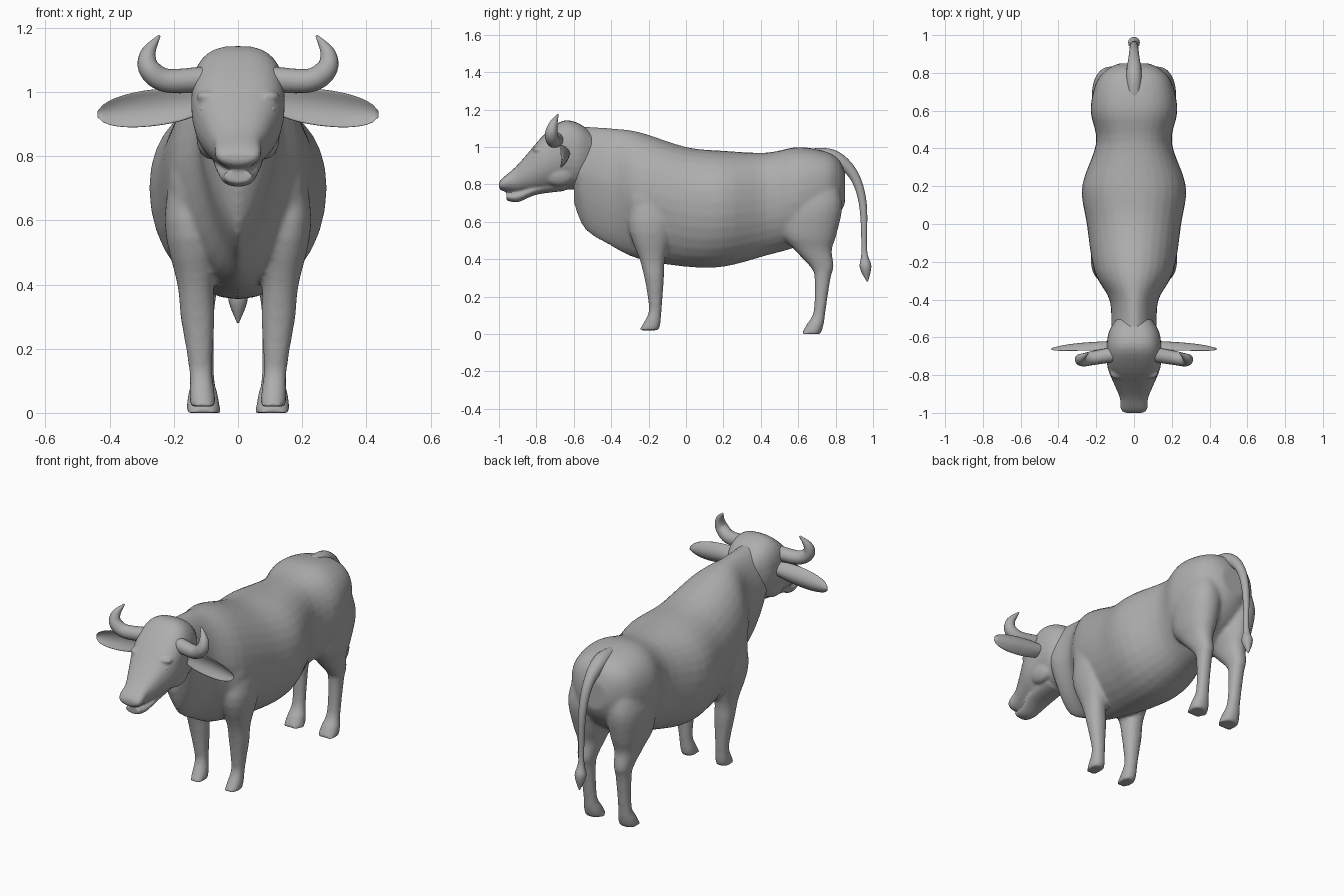
import bpy, bmesh
from math import sin, cos, pi, sqrt
from mathutils import Vector

if "Cube" in bpy.data.objects:
    bpy.data.objects.remove(bpy.data.objects["Cube"], do_unlink=True)

GREY = (.42, .42, .42, 1)
hide_grey = bpy.data.materials.new("hide grey")
hide_grey.use_nodes = True
hide_grey.diffuse_color = GREY
hide_grey.node_tree.nodes["Principled BSDF"].inputs["Base Color"].default_value = GREY


def refine(rows, steps=4):
    """Smoothly interpolate a short list of section values."""
    rows = [Vector(row) for row in rows]
    last = len(rows) - 1
    result = []
    for index in range(last):
        start, end = rows[index], rows[index + 1]
        start_slope = (end - rows[max(index - 1, 0)]) / 2
        end_slope = (rows[min(index + 2, last)] - start) / 2
        for step in range(steps):
            t = step / steps
            blend = t * t * (3 - 2 * t)
            result.append(start.lerp(end, blend)
                          + start_slope * t * (1 - t) ** 2
                          - end_slope * t * t * (1 - t))
    return result + [rows[last]]


def signed_power(value, exponent):
    return abs(value) ** exponent * (1 if value >= 0 else -1)


def angles(count=24):
    return [2 * pi * index / count for index in range(count)]


def skin(bm, rings):
    """Bridge closed rings of points and cap both ends."""
    loops = [[bm.verts.new(point) for point in ring] for ring in rings]
    for lower, upper in zip(loops, loops[1:]):
        for index in range(len(lower)):
            bm.faces.new((lower[index - 1], lower[index], upper[index], upper[index - 1]))
    bm.faces.new(loops[0])
    bm.faces.new(loops[-1])


def trunk(bm, rows, squareness, keel=0):
    """Loft along the length; rows hold y, top, bottom and half width."""
    rings = []
    for y, top, bottom, width in refine(rows):
        middle = bottom + (top - bottom) * .55
        ring = []
        for angle in angles(32):
            upper = sin(angle) >= 0
            power = squareness - keel * y / 4 if upper else 1 + keel * max(0, -y)
            reach = top - middle if upper else middle - bottom
            ring.append((width * signed_power(cos(angle), power), y,
                         middle + reach * signed_power(sin(angle), power)))
        rings.append(ring)
    skin(bm, rings)


def leg(bm, rows, side, lean):
    """Loft downward; rows hold z, centre y, half depth and half width."""
    rings = []
    for z, y, depth, width in refine(rows):
        x = .108 + lean * z
        rings.append([(side * (x + width * signed_power(cos(angle), .9)),
                       y + depth * signed_power(sin(angle), .9), z) for angle in angles()])
    skin(bm, rings)


def tube(bm, path, side=1):
    """Sweep a round section; rows hold x, y, z and radius."""
    rows = refine(path, 6)
    rings = []
    for index, row in enumerate(rows):
        ahead = rows[min(index + 1, len(rows) - 1)]
        behind = rows[max(index - 1, 0)]
        tangent = (ahead - behind).xyz
        across = tangent.cross(Vector((0, 1, 0) if tangent.x else (1, 0, 0))).normalized()
        other = tangent.cross(across).normalized()
        ring = [row.xyz + (across * cos(angle) + other * sin(angle)) * row.w
                for angle in angles(16)]
        rings.append([(side * point.x, point.y, point.z) for point in ring])
    skin(bm, rings)


def ball(bm, centre, size):
    made = bmesh.ops.create_uvsphere(bm, u_segments=16, v_segments=10, radius=1)
    for vert in made["verts"]:
        vert.co = [middle + part * scale for middle, part, scale in zip(centre, vert.co, size)]


def finish(name, bm, voxel=0):
    """Turn the mesh into a smooth object, fusing overlapping parts if asked."""
    bmesh.ops.recalc_face_normals(bm, faces=bm.faces)
    mesh = bpy.data.meshes.new(name)
    bm.to_mesh(mesh)
    bm.free()
    mesh.materials.append(hide_grey)
    mesh.shade_smooth()
    obj = bpy.data.objects.new(name, mesh)
    bpy.context.collection.objects.link(obj)
    if voxel:
        fuse = obj.modifiers.new("fuse", "REMESH")
        fuse.mode = "VOXEL"
        fuse.voxel_size = voxel
        fuse.use_smooth_shade = True
        relax = obj.modifiers.new("relax", "SMOOTH")
        relax.iterations = 6


# Trunk and neck, fused with the legs
body = bmesh.new()
trunk(body, [
    (-.6, 1.12, .7, .11), (-.54, 1.11, .56, .12), (-.4, 1.1, .47, .13),
    (-.25, 1.08, .4, .21), (0, 1, .36, .25), (.2, .98, .36, .275),
    (.43, .97, .42, .2), (.6, 1, .47, .23), (.75, .975, .56, .2),
    (.82, .93, .64, .14), (.85, .86, .7, .08)], squareness=.95, keel=.8)
for side in (1, -1):
    # Front leg from shoulder to hoof
    leg(body, [
        (.86, -.18, .06, .03), (.6, -.19, .12, .085), (.4, -.18, .068, .057),
        (.3, -.17, .052, .053), (.2, -.165, .04, .042), (.12, -.165, .034, .036),
        (.05, -.185, .048, .04), (.02, -.2, .052, .04)], side, lean=.06)
    # Hind leg from haunch through hock to hoof
    leg(body, [
        (.88, .7, .08, .04), (.7, .68, .155, .1), (.54, .66, .147, .09),
        (.45, .68, .1, .065), (.36, .727, .063, .047), (.3, .73, .043, .04),
        (.12, .714, .032, .036), (.05, .69, .046, .048), (0, .668, .052, .055)],
        side, lean=.02)
    # Shoulder muscle
    ball(body, (side * .14, -.2, .72), (.08, .12, .2))
finish("body", body, .011)

# Head with jaw, brows, cheeks and nose wings
head = bmesh.new()
trunk(head, [
    (-.5, 1.07, .84, .09), (-.57, 1.125, .78, .133), (-.66, 1.14, .77, .145),
    (-.76, 1.065, .76, .14), (-.86, .95, .755, .1), (-.92, .885, .755, .075),
    (-.98, .835, .765, .07), (-1, .81, .78, .05)], squareness=.75)
trunk(head, [
    (-.65, .85, .765, .08), (-.8, .8, .745, .075), (-.9, .76, .705, .055),
    (-.96, .755, .715, .045)], squareness=.9)
for side in (1, -1):
    ball(head, (side * .09, -.785, .985), (.04, .035, .02))
    ball(head, (side * .085, -.68, .86), (.045, .09, .07))
    ball(head, (side * .046, -.96, .815), (.028, .028, .022))
finish("head", head, .007)

for side, label in ((1, "left"), (-1, "right")):
    # Eye, almost flush with its socket
    eye = bmesh.new()
    ball(eye, (side * .1, -.8, .945), (.02, .024, .014))
    finish(label + "_eye", eye)

    # Horn sweeping outward and curling up to a point
    horn = bmesh.new()
    tube(horn, [
        (.1, -.69, 1.04, .04), (.22, -.71, 1.035, .037), (.275, -.72, 1.07, .034),
        (.28, -.71, 1.12, .024), (.245, -.685, 1.175, .004)], side)
    finish(label + "_horn", horn)

    # Cupped leaf-shaped ear with a rounded tip
    ear = bmesh.new()
    rings = []
    for step in range(21):
        t = step / 20
        tall = .002 + .055 * sqrt(max(0, 1 - abs(2 * t - .9) ** 2.2 / 1.26))
        thick = .003 + .018 * (1 - t)
        rings.append([(side * (.12 + .317 * t),
                       -.64 - .02 * t ** 4 + thick * sin(angle) - tall / 2 * cos(angle) ** 2,
                       .967 - .036 * t + tall * cos(angle)) for angle in angles()])
    skin(ear, rings)
    finish(label + "_ear", ear)

# Tail with tuft
tail = bmesh.new()
tube(tail, [
    (0, .64, .96, .03), (0, .78, .945, .042), (0, .89, .86, .028), (0, .945, .7, .021),
    (0, .953, .45, .015), (0, .96, .36, .031), (0, .97, .28, .003)])
finish("tail", tail)
